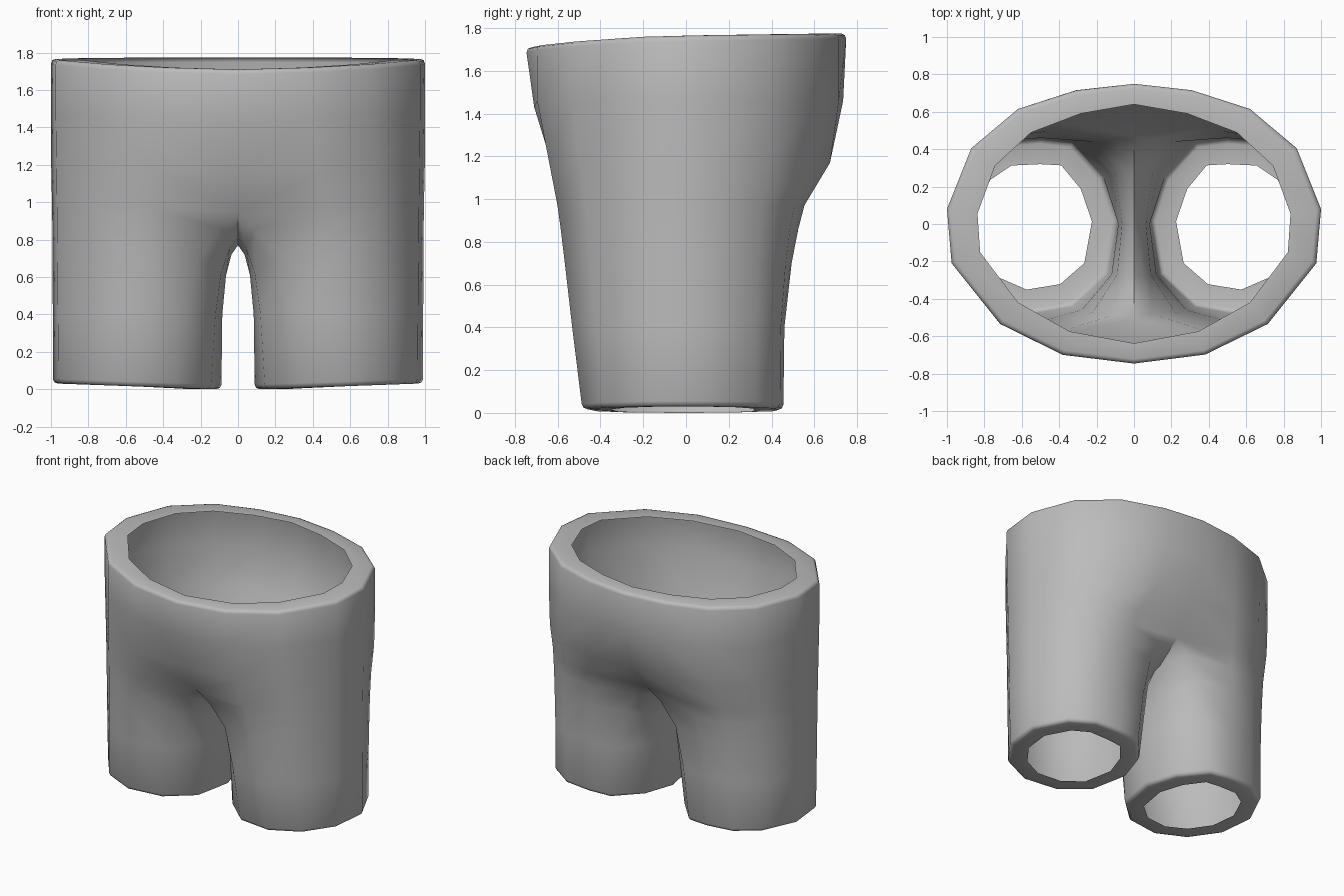
import bpy, bmesh
from mathutils import Vector

if "Cube" in bpy.data.objects:
    bpy.data.objects.remove(bpy.data.objects["Cube"])

# Half outline of the waist and of a leg hem, back to front on the outer side
WAIST = [(.31, .715), (.62, .615), (.87, .405), (1.0, .08), (.975, -.21), (.715, -.535), (.38, -.70)]
HEM = [(.50, .455), (.70, .44), (.87, .325), (.99, .08), (.96, -.19), (.81, -.39), (.59, -.485)]
# Level height, taper of the back, taper of the front
LEVELS = [(1.745, 0, 0), (1.46, 0, .02), (1.17, .16, .28), (.97, .62, .46),
          (.86, .73, .53), (.70, .85, .62), (.40, .98, .78), (0, 1, 1)]
# Centre seam at the trunk levels: back (y, z) and front (y, z)
SEAM = [((.75, 1.775), (-.748, 1.71)), ((.735, 1.46), (-.71, 1.43)),
        ((.65, 1.18), (-.63, 1.17)), ((.47, .95), (-.51, .95))]
SADDLE = [(-.28, .81), (.0, .77), (.28, .81)]
# Inner leg points, front to back, below the saddle
INNER = [[(.09, -.48, .86), (.045, -.28, .75), (.035, .0, .72), (.045, .28, .75), (.09, .44, .86)],
         [(.22, -.47, .70), (.09, -.27, .62), (.064, .0, .61), (.10, .27, .62), (.22, .44, .70)],
         [(.28, -.46, .40), (.12, -.27, .40), (.084, .0, .40), (.13, .27, .40), (.29, .445, .40)],
         [(.33, -.44, 0), (.145, -.27, 0), (.09, .02, 0), (.165, .25, 0), (.33, .435, 0)]]


def outer_row(i):
    z, tb, tf = LEVELS[i]
    row = []
    for (ax, ay), (bx, by) in zip(WAIST, HEM):
        t = tb if ay > 0 else tf
        x, y = ax + (bx - ax) * t, ay + (by - ay) * t
        h = 1.765 + .012 * y - .075 * min(y, 0) ** 2 if i == 0 else z
        row.append((x, y, h))
    return row


def hem_tilt(p):
    return (p[0], p[1], .03 * max(0, p[0] - .1) / .88)


bm = bmesh.new()
# Cloth skin, one side at a time
for side in (1, -1):
    def add(p):
        return bm.verts.new((p[0] * side, p[1], p[2]))

    def quads(a, b, closed=False):
        n = len(a)
        for j in range(n if closed else n - 1):
            k = (j + 1) % n
            bm.faces.new((a[j], a[k], b[k], b[j]))

    rows = []
    for i in range(4):
        (yb, zb), (yf, zf) = SEAM[i]
        rows.append([add(p) for p in [(0, yb, zb)] + outer_row(i) + [(0, yf, zf)]])
    for a, b in zip(rows, rows[1:]):
        quads(a, b)
    # Legs continue from the half trunk plus the crotch seam
    ring = rows[3] + [add((0, y, z)) for y, z in SADDLE]
    for i, inner in enumerate(INNER):
        # Leg order: back inner, outer points, front inner, then crotch points
        pts = [inner[4]] + outer_row(4 + i) + inner[:4]
        if i == len(INNER) - 1:
            pts = [hem_tilt(p) for p in pts]
        nxt = [add(p) for p in pts]
        quads(ring, nxt, True)
        ring = nxt
bmesh.ops.remove_doubles(bm, verts=bm.verts[:], dist=.0005)
bmesh.ops.recalc_face_normals(bm, faces=bm.faces[:])
# Make sure the skin faces outward
outermost = max(bm.faces, key=lambda f: f.calc_center_median().x)
if outermost.normal.x < 0:
    bmesh.ops.reverse_faces(bm, faces=bm.faces[:])
bm.normal_update()

# Flat rims turned inward at the waist and the two hems
rim = [e for e in bm.edges if e.is_boundary]
lip = {}
for v in {v for e in rim for v in e.verts}:
    n = Vector((v.normal.x, v.normal.y, 0)).normalized()
    t = .11 + .055 * abs(v.co.x) if v.co.z > 1 else .135
    lip[v] = v.co - n * t
lip = {v: bm.verts.new(co) for v, co in lip.items()}
for e in rim:
    loop = e.link_loops[0]
    a, b = loop.vert, loop.link_loop_next.vert
    bm.faces.new((b, a, lip[a], lip[b]))
# Small rounded outer hems
bmesh.ops.bevel(bm, geom=rim, offset=.025, segments=2, profile=.5, affect='EDGES')

mesh = bpy.data.meshes.new("shorts")
bm.to_mesh(mesh)
bm.free()
obj = bpy.data.objects.new("shorts", mesh)
bpy.context.collection.objects.link(obj)
mat = bpy.data.materials.new("grey cloth")
mat.diffuse_color = (.5, .5, .5, 1)
mat.use_nodes = True
mat.node_tree.nodes["Principled BSDF"].inputs["Base Color"].default_value = mat.diffuse_color
mesh.materials.append(mat)
bpy.context.view_layer.objects.active = obj
obj.select_set(True)
bpy.ops.object.shade_smooth_by_angle(angle=.9)
